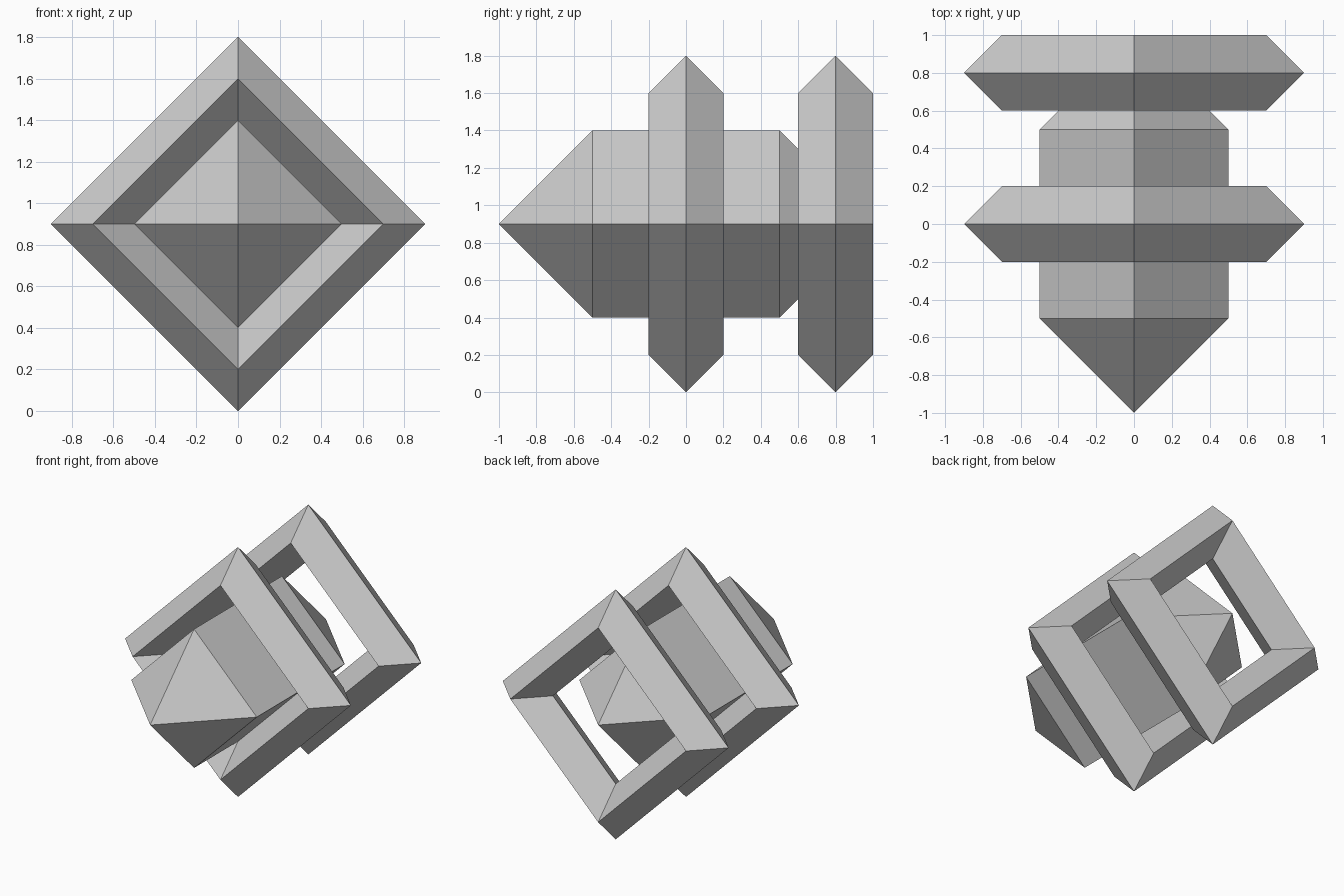
import bpy
import bmesh
from math import pi
from mathutils import Matrix

if "Cube" in bpy.data.objects:
    bpy.data.objects.remove(bpy.data.objects["Cube"])

CENTRE_Z = 0.9


# Square frames with a diamond cross-section, facing along y
def add_frame(name, y):
    bpy.ops.mesh.primitive_torus_add(
        major_segments=4, minor_segments=4,
        major_radius=0.7, minor_radius=0.2,
        location=(0, y, CENTRE_Z), rotation=(pi / 2, 0, 0))
    bpy.context.object.name = name


add_frame("middle_frame", 0.0)
add_frame("rear_frame", 0.8)

# Core crystal: four-sided prism with both end caps drawn out to points
bm = bmesh.new()
bmesh.ops.create_cone(bm, cap_ends=True, cap_tris=False, segments=4,
                      radius1=0.5, radius2=0.5, depth=1.0)
caps = [f for f in bm.faces if abs(f.normal.z) > 0.9]
tips = bmesh.ops.poke(bm, faces=caps)["verts"]
for v in tips:
    v.co.z *= 2
bmesh.ops.rotate(bm, verts=bm.verts, cent=(0, 0, 0),
                 matrix=Matrix.Rotation(pi / 2, 3, 'X'))
bmesh.ops.recalc_face_normals(bm, faces=bm.faces)
mesh = bpy.data.meshes.new("core_crystal")
bm.to_mesh(mesh)
bm.free()
core = bpy.data.objects.new("core_crystal", mesh)
core.location.z = CENTRE_Z
bpy.context.collection.objects.link(core)
